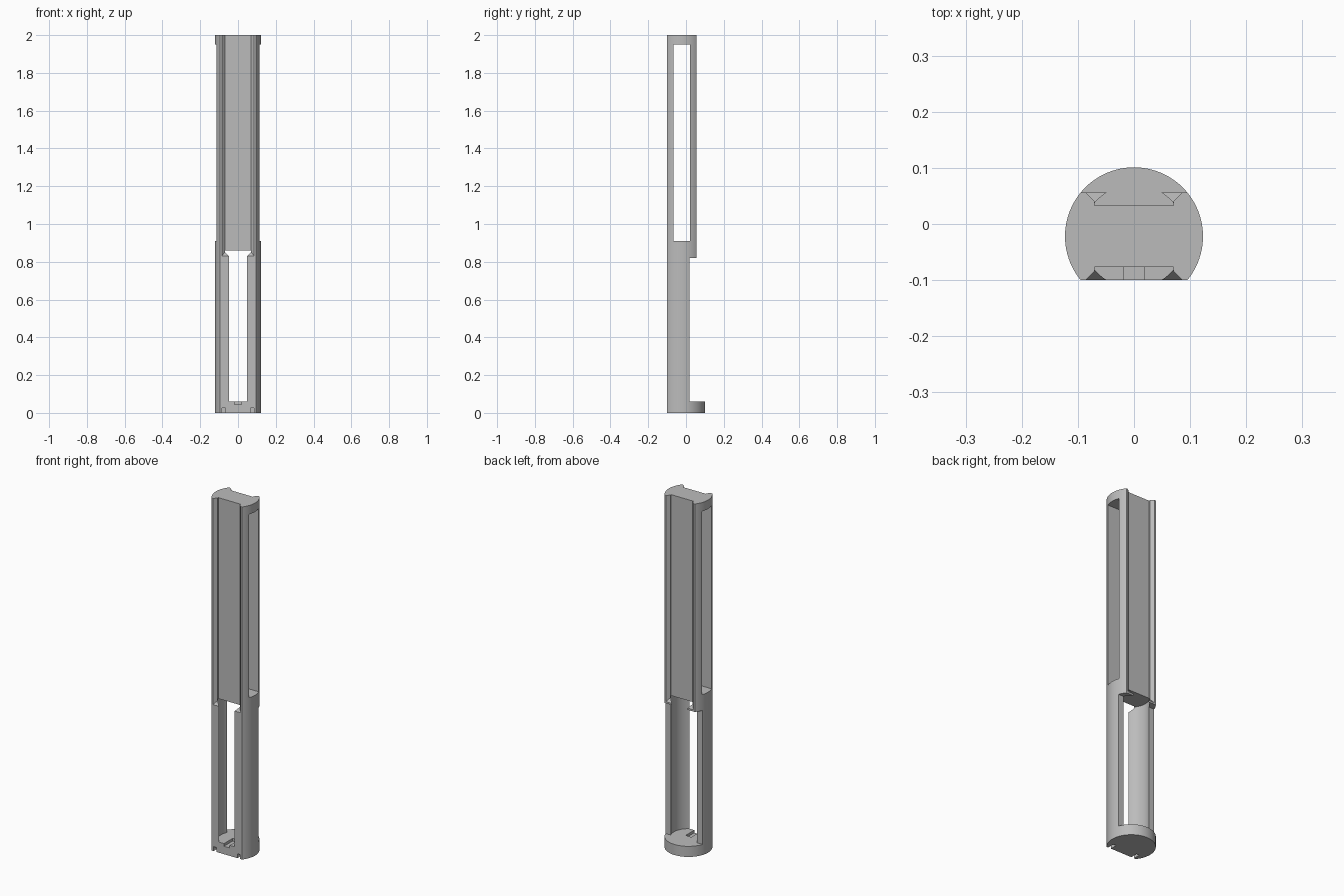
import bpy
import bmesh
import math

if "Cube" in bpy.data.objects:
    bpy.data.objects.remove(bpy.data.objects["Cube"], do_unlink=True)

YC = -0.022          # axis of the round body
RADIUS = 0.123
BORE = 0.092
FLAT = 0.078         # distance of the flats from the axis
FLOOR = 0.055        # distance of the groove floors from the axis
TOP, SHOULDER, BORE_TOP, BASE = 2.0, 0.82, 0.86, 0.06

grey = bpy.data.materials.new("plain grey")
grey.use_nodes = True
grey.diffuse_color = (0.5, 0.5, 0.5, 1)
grey.node_tree.nodes["Principled BSDF"].inputs["Base Color"].default_value = (0.5, 0.5, 0.5, 1)


def prism(name, outline, bottom, top):
    """Extrude an outline in x, y; bottom is a height or a function of the point."""
    bm = bmesh.new()
    low = [bm.verts.new((x, y, bottom(x, y) if callable(bottom) else bottom)) for x, y in outline]
    high = [bm.verts.new((x, y, top)) for x, y in outline]
    bm.faces.new(low)
    bm.faces.new(high)
    for i in range(len(outline)):
        j = (i + 1) % len(outline)
        bm.faces.new((low[i], low[j], high[j], high[i]))
    bmesh.ops.recalc_face_normals(bm, faces=bm.faces)
    mesh = bpy.data.meshes.new(name)
    bm.to_mesh(mesh)
    bm.free()
    obj = bpy.data.objects.new(name, mesh)
    bpy.context.collection.objects.link(obj)
    mesh.materials.append(grey)
    return obj


def circle(r, n=96):
    return [(r * math.cos(2 * math.pi * i / n), YC + r * math.sin(2 * math.pi * i / n))
            for i in range(n)]


def box(name, x0, x1, y0, y1, z0, z1):
    return prism(name, [(x0, y0), (x1, y0), (x1, y1), (x0, y1)], z0, z1)


body = prism("slotted_tube_body", circle(RADIUS), 0, TOP)


def cut(cutter):
    mod = body.modifiers.new("cut", "BOOLEAN")
    mod.operation = "DIFFERENCE"
    mod.solver = "EXACT"
    mod.object = cutter
    bpy.context.view_layer.objects.active = body
    bpy.ops.object.modifier_apply(modifier=mod.name)
    bpy.data.objects.remove(cutter, do_unlink=True)


# Front flat, upper back flat, open back of the lower half
cut(box("front_flat", -1, 1, -1, YC - FLAT, -1, 3))
cut(box("back_flat", -1, 1, YC + FLAT, 1, SHOULDER, 3))
cut(box("open_back", -1, 1, YC + 0.04, 1, BASE, SHOULDER))

# Lower bore and the opening through front and back
cut(prism("bore", circle(BORE), BASE, BORE_TOP))
cut(box("front_opening", -0.048, 0.048, -0.5, 0.5, BASE, BORE_TOP))

# Side window through the upper half
cut(box("side_window", -1, 1, YC - 0.044, YC + 0.044, 0.91, 1.95))

# Rail grooves with chamfered mouths and sloping lower ends
half = [(0.07, FLOOR), (0.07, 0.062), (0.098, 0.09)]
for side in (-1, 1):
    outline = half + [(-x, d) for x, d in reversed(half)]
    outline = [(x, YC + side * d) for x, d in outline]
    cut(prism("rail_groove", outline,
              lambda x, y: BORE_TOP - 1.3 * (abs(y - YC) - FLOOR), 3))

# Base slot and the two small slits under the front edge
cut(box("base_slot", -0.018, 0.018, -0.5, YC, 0.045, 0.1))
for side in (-1, 1):
    x0, x1 = sorted((side * 0.066, side * 0.084))
    cut(box("base_slit", x0, x1, -0.5, -0.06, -0.1, 0.025))

bpy.ops.object.select_all(action="DESELECT")
body.select_set(True)
bpy.context.view_layer.objects.active = body
bpy.ops.object.shade_smooth_by_angle(angle=math.radians(25))
